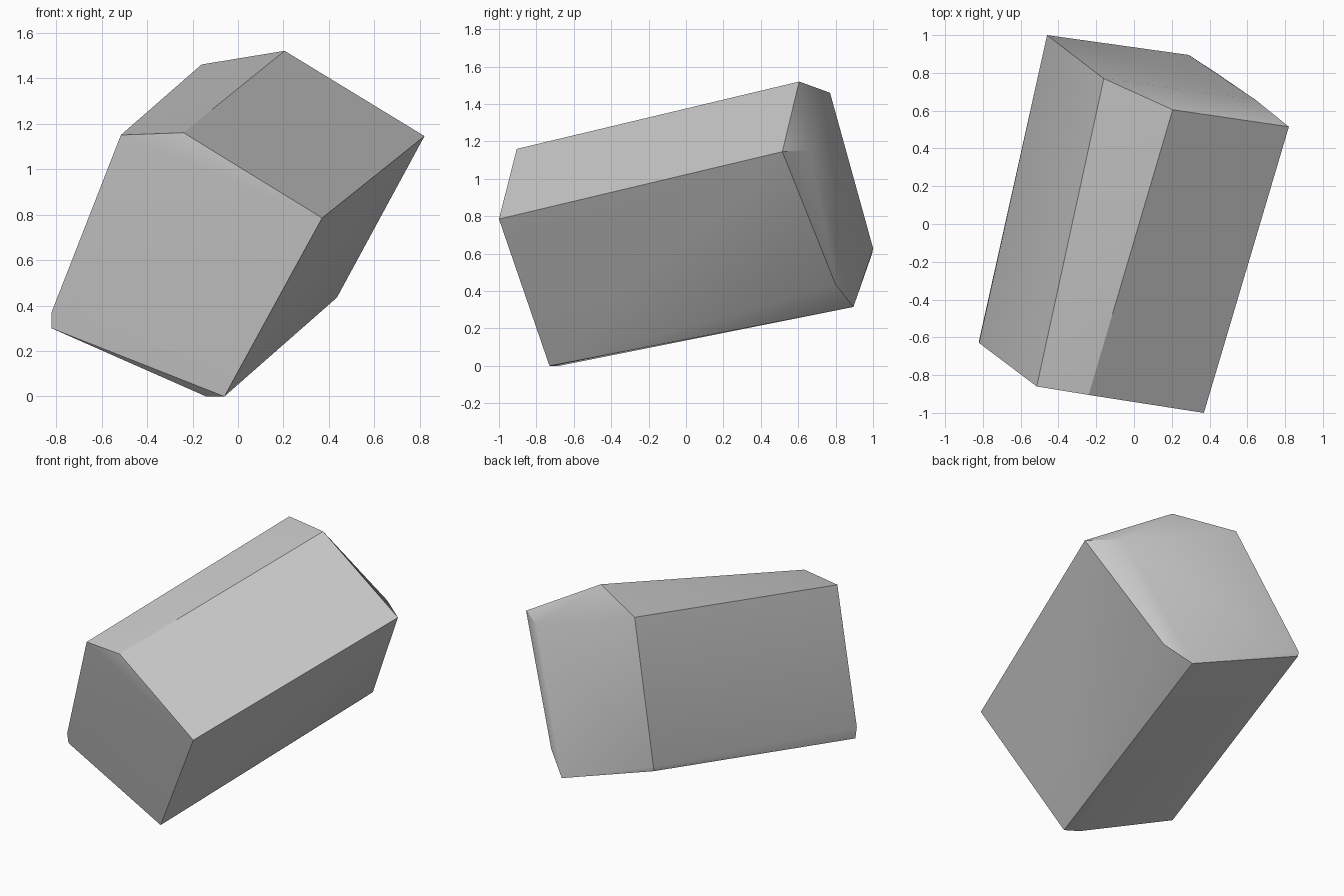
import bpy
import bmesh
import math
from mathutils import Vector

# Remove the default object
cube = bpy.data.objects.get("Cube")
if cube:
    bpy.data.objects.remove(cube, do_unlink=True)


def flat_material(name, colour):
    material = bpy.data.materials.new(name)
    material.use_nodes = True
    material.diffuse_color = colour
    shader = next(node for node in material.node_tree.nodes
                  if node.type == "BSDF_PRINCIPLED")
    shader.inputs["Base Color"].default_value = colour
    return material


def convex_block(name, corners, material):
    """Wrap a closed convex solid round its corners and merge near-flat faces."""
    bm = bmesh.new()
    for corner in corners:
        bm.verts.new(Vector(corner))
    hull = bmesh.ops.convex_hull(bm, input=bm.verts[:])
    loose = {item for item in hull["geom_interior"] + hull["geom_unused"]
             if isinstance(item, bmesh.types.BMVert)}
    bmesh.ops.delete(bm, geom=list(loose), context="VERTS")
    bmesh.ops.dissolve_limit(bm, angle_limit=math.radians(3),
                             verts=bm.verts[:], edges=bm.edges[:])
    bmesh.ops.recalc_face_normals(bm, faces=bm.faces[:])
    mesh = bpy.data.meshes.new(name)
    bm.to_mesh(mesh)
    bm.free()
    mesh.materials.append(material)
    block = bpy.data.objects.new(name, mesh)
    bpy.context.collection.objects.link(block)
    return block


# Front end outline, from the upper left corner round to the bottom
front_end = [
    (0.37, -1.0, 0.785),
    (-0.24, -0.905, 1.16),
    (-0.515, -0.86, 1.15),
    (-0.82, -0.63, 0.37),
    (-0.82, -0.615, 0.3),
    (-0.14, -0.68, 0),
    (-0.06, -0.73, 0),
]

# Back end outline in the same order, with one extra chamfer corner
back_end = [
    (0.82, 0.515, 1.145),
    (0.205, 0.605, 1.52),
    (-0.16, 0.77, 1.46),
    (-0.46, 1.0, 0.63),
    (-0.46, 0.995, 0.6),
    (0.29, 0.895, 0.315),
    (0.435, 0.8, 0.435),
    (0.64, 0.66, 1.155),
]

# Tilted stone block with worn, chamfered edges
stone_grey = flat_material("stone grey", (0.6, 0.6, 0.6, 1))
block = convex_block("stone_block", front_end + back_end, stone_grey)

# Soften the shallow chamfers and keep the main edges sharp
bpy.ops.object.select_all(action="DESELECT")
block.select_set(True)
bpy.context.view_layer.objects.active = block
bpy.ops.object.shade_smooth_by_angle(angle=math.radians(30))
